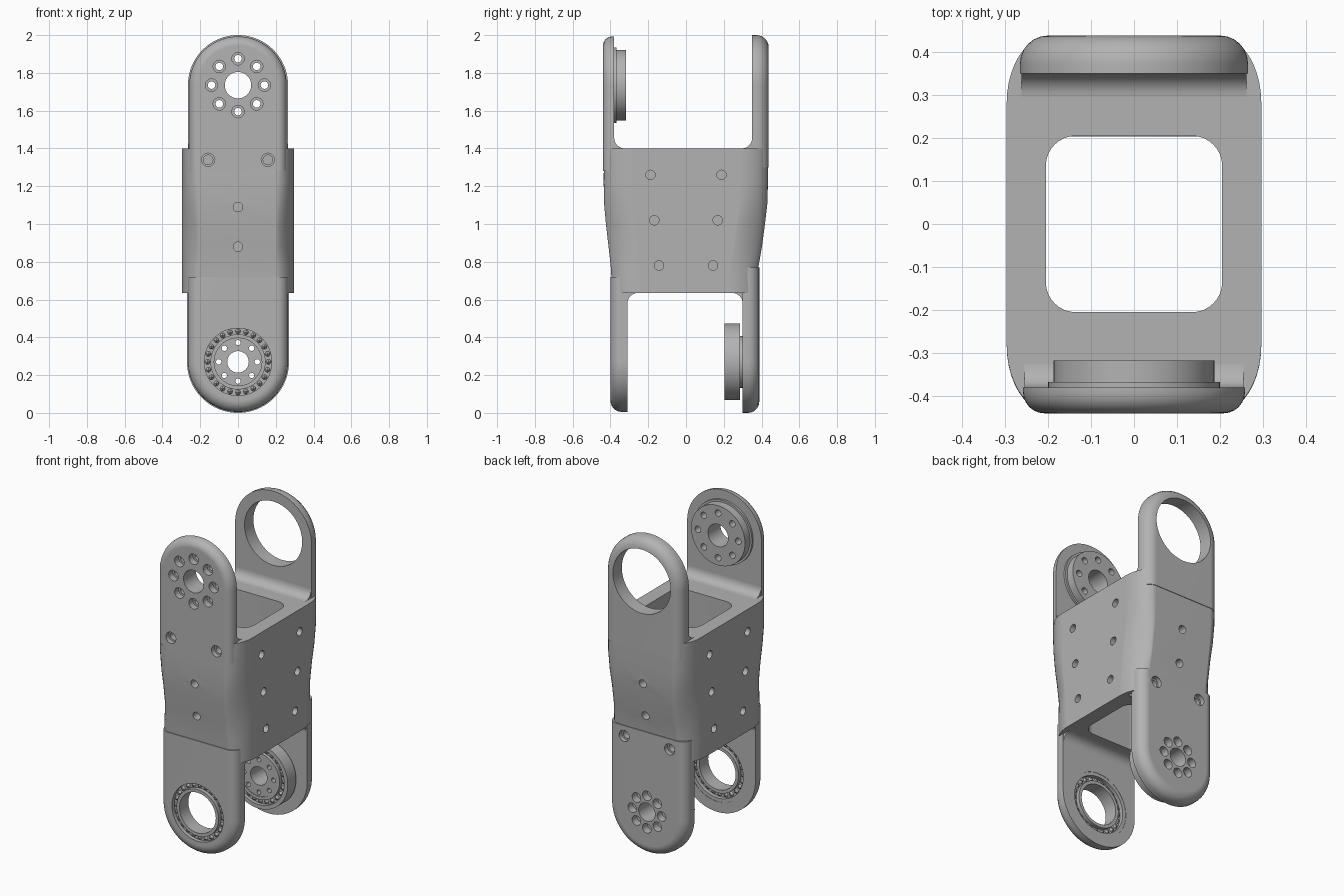
import bpy, bmesh, math
from mathutils import Vector

if "Cube" in bpy.data.objects:
    bpy.data.objects.remove(bpy.data.objects["Cube"], do_unlink=True)

grey = bpy.data.materials.new("machined_grey")
grey.use_nodes = True
grey.diffuse_color = (0.45, 0.45, 0.45, 1)
grey.node_tree.nodes["Principled BSDF"].inputs["Base Color"].default_value = grey.diffuse_color

TOP_Z, LOW_Z = 1.735, 0.27
parts = []


def loft(name, rings, closed=False, keep=True):
    """Skin matching rings of points; cap the ends, or join last to first."""
    bm = bmesh.new()
    vs = [[bm.verts.new(p) for p in ring] for ring in rings]
    pairs = list(zip(vs, vs[1:])) + ([(vs[-1], vs[0])] if closed else [])
    for a, b in pairs:
        for i in range(len(a)):
            j = (i + 1) % len(a)
            bm.faces.new((a[i], a[j], b[j], b[i]))
    if not closed:
        bm.faces.new(vs[0])
        bm.faces.new(vs[-1])
    bmesh.ops.recalc_face_normals(bm, faces=bm.faces)
    mesh = bpy.data.meshes.new(name)
    bm.to_mesh(mesh)
    bm.free()
    mesh.materials.append(grey)
    ob = bpy.data.objects.new(name, mesh)
    bpy.context.collection.objects.link(ob)
    if keep:
        parts.append(ob)
    return ob


def lathe(name, profile, x=0, z=0, axis="y", n=48, closed=False, keep=True):
    """Turn (distance, radius) pairs about a line along y or x."""
    rings = []
    for d, r in profile:
        ring = []
        for k in range(n):
            a = 2 * math.pi * k / n
            u, v = r * math.cos(a), r * math.sin(a)
            ring.append((x + u, d, z + v) if axis == "y" else (d, x + u, z + v))
        rings.append(ring)
    return loft(name, rings, closed, keep)


def cut(cutter, *targets):
    for ob in targets:
        mod = ob.modifiers.new("cut", "BOOLEAN")
        mod.operation, mod.solver, mod.object = "DIFFERENCE", "EXACT", cutter
        bpy.context.view_layer.objects.active = ob
        bpy.ops.object.modifier_apply(modifier=mod.name)
    bpy.data.objects.remove(cutter, do_unlink=True)


def hole(profile, x, z, *targets, axis="y", n=20):
    cut(lathe("hole_cutter", profile, x, z, axis, n, keep=False), *targets)


def arm(name, zc, z_end, radius, y_in, y_out, soft):
    """Round-ended plate with a softened outer rim."""
    up = 1 if zc > z_end else -1
    side = 1 if y_out > y_in else -1
    steps = [(y_in, 0)]
    for k in range(7):
        t = math.pi / 2 * k / 6
        steps.append((y_out - side * soft * (1 - math.sin(t)), soft * (1 - math.cos(t))))
    rings = []
    for y, inset in steps:
        r = radius - inset
        ring = [(r * math.cos(math.pi * k / 40), y, zc + up * r * math.sin(math.pi * k / 40))
                for k in range(41)]
        rings.append(ring + [(-r, y, z_end), (r, y, z_end)])
    return loft(name, rings)


def fillet(name, y, z, dy, dz, r=0.055, w=0.262):
    """Concave strip in the corner between an arm and the body."""
    pts = [(y - dy * 0.01, z - dz * 0.01), (y + dy * r, z - dz * 0.01)]
    for k in range(9):
        t = math.pi / 2 * k / 8
        pts.append((y + dy * r * (1 - math.sin(t)), z + dz * r * (1 - math.cos(t))))
    pts.append((y - dy * 0.01, z + dz * r))
    return loft(name, [[(x, a, b) for a, b in pts] for x in (-w, w)])


def bearing(name, y0, y1):
    """Two races, a thin cage and a ring of balls."""
    m = (y0 + y1) / 2
    for part, ri, ro, a, b in (("outer_race", 0.178, 0.203, y0, y1),
                               ("inner_race", 0.126, 0.146, y0, y1),
                               ("cage", 0.144, 0.18, m - 0.02, m + 0.02)):
        lathe(name + "_" + part, [(a, ri), (a, ro), (b, ro), (b, ri)], z=LOW_Z, n=64, closed=True)
    bm = bmesh.new()
    for k in range(24):
        a = 2 * math.pi * k / 24
        made = bmesh.ops.create_uvsphere(bm, u_segments=12, v_segments=8, radius=0.5)
        for v in made["verts"]:
            v.co = Vector((v.co.x * 0.034, v.co.y * 0.07, v.co.z * 0.034)) + Vector(
                (0.162 * math.cos(a), m, LOW_Z + 0.162 * math.sin(a)))
    mesh = bpy.data.meshes.new(name + "_balls")
    bm.to_mesh(mesh)
    bm.free()
    mesh.materials.append(grey)
    ob = bpy.data.objects.new(name + "_balls", mesh)
    bpy.context.collection.objects.link(ob)
    parts.append(ob)


# Body: tapered rounded box; columns are height, front depth, back depth, corner bulge
W, FLAT = 0.296, 0.2
sections = [(0.635, 0.39, 0.378, 2), (0.77, 0.398, 0.383, 1.8), (0.88, 0.41, 0.402, 1.45),
            (1.0, 0.424, 0.418, 1.5), (1.1, 0.433, 0.43, 1.7), (1.22, 0.436, 0.434, 2),
            (1.4, 0.434, 0.435, 2)]
rings = []
for z, front, back, power in sections:
    ring = []
    for sx, sy, depth in ((1, 1, back), (-1, 1, back), (-1, -1, front), (1, -1, front)):
        start = depth - 0.155
        arc = []
        for k in range(11):
            t = math.pi / 2 * k / 10
            c, s = max(math.cos(t), 0) ** (2 / power), math.sin(t) ** (2 / power)
            arc.append((sx * (FLAT + (W - FLAT) * c), sy * (start + 0.155 * s), z))
        ring += arc if sx == sy else arc[::-1]
    rings.append(ring)
body = loft("body", rings)

# Square passage through the body
OPEN, CORNER = 0.205, 0.07
ring = []
for q in range(4):
    cx = (OPEN - CORNER) * (1 if q in (0, 3) else -1)
    cy = (OPEN - CORNER) * (1 if q < 2 else -1)
    for k in range(9):
        a = math.pi / 2 * (q + k / 8)
        ring.append((cx + CORNER * math.cos(a), cy + CORNER * math.sin(a)))
cut(loft("passage_cutter", [[(x, y, z) for x, y in ring] for z in (0.5, 1.5)], keep=False), body)

# Arms and bolted plates
back_arm = arm("upper_back_arm", TOP_Z, 1.3, 0.265, 0.35, 0.438, 0.065)
front_arm = arm("lower_front_arm", LOW_Z, 0.72, 0.265, -0.31, -0.4, 0.06)
front_plate = arm("upper_front_plate", TOP_Z, 1.28, 0.258, -0.38, -0.44, 0.05)
back_plate = arm("lower_back_plate", LOW_Z, 0.77, 0.27, 0.3, 0.388, 0.06)
fillet("upper_back_fillet", 0.35, 1.4, -1, 1)
fillet("upper_front_fillet", -0.38, 1.4, 1, 1, w=0.255)
fillet("lower_front_fillet", -0.31, 0.635, 1, -1)
fillet("lower_back_fillet", 0.3, 0.635, -1, -1)

# Bearing seats
hole([(0.2, 0.2), (0.6, 0.2)], 0, TOP_Z, back_arm, n=64)
hole([(-0.6, 0.2), (-0.2, 0.2)], 0, LOW_Z, front_arm, n=64)
bearing("front_bearing", -0.4, -0.312)
bearing("back_bearing", 0.203, 0.286)

# Hubs on the inner faces of the plates
upper_hub = lathe("upper_hub", [(-0.385, 0.2), (-0.367, 0.2), (-0.367, 0.187), (-0.317, 0.187)],
                  z=TOP_Z, n=64)
lower_hub = lathe("lower_hub", [(0.305, 0.137), (0.286, 0.137), (0.286, 0.127), (0.206, 0.127)],
                  z=LOW_Z, n=64)
hole([(-0.5, 0.07), (-0.25, 0.07)], 0, TOP_Z, front_plate, upper_hub, n=32)
hole([(0.5, 0.057), (0.15, 0.057)], 0, LOW_Z, back_plate, lower_hub, n=32)
for k in range(8):
    c, s = math.cos(math.pi * k / 4), math.sin(math.pi * k / 4)
    hole([(-0.5, 0.033), (-0.4, 0.033), (-0.4, 0.02), (-0.25, 0.02)],
         0.14 * c, TOP_Z + 0.14 * s, front_plate, upper_hub)
    hole([(0.5, 0.03), (0.34, 0.03), (0.34, 0.014), (0.15, 0.014)],
         0.102 * c, LOW_Z + 0.102 * s, back_plate, lower_hub)

# Blind screw holes
for sx in (-1, 1):
    hole([(-0.5, 0.035), (-0.41, 0.035), (-0.41, 0.025), (-0.35, 0.025)],
         sx * 0.158, 1.34, front_plate, body)
    hole([(0.5, 0.035), (0.36, 0.035), (0.36, 0.025), (0.315, 0.025)],
         sx * 0.158, 0.705, back_plate, body)
    for y, z in ((0.188, 1.26), (0.168, 1.02), (0.143, 0.78)):
        for sy in (-1, 1):
            hole([(sx * 0.4, 0.025), (sx * 0.245, 0.025)], sy * y, z, body, axis="x")
    for z in (0.88, 1.09):
        hole([(sx * 0.5, 0.025), (sx * 0.35, 0.025)], 0, z, body)

# Smooth shading with crisp edges
bpy.ops.object.select_all(action="DESELECT")
for ob in parts:
    ob.select_set(True)
bpy.context.view_layer.objects.active = body
bpy.ops.object.shade_smooth_by_angle(angle=math.radians(32))
for ob in parts:
    mod = ob.modifiers.new("even_shading", "WEIGHTED_NORMAL")
    mod.keep_sharp = True
